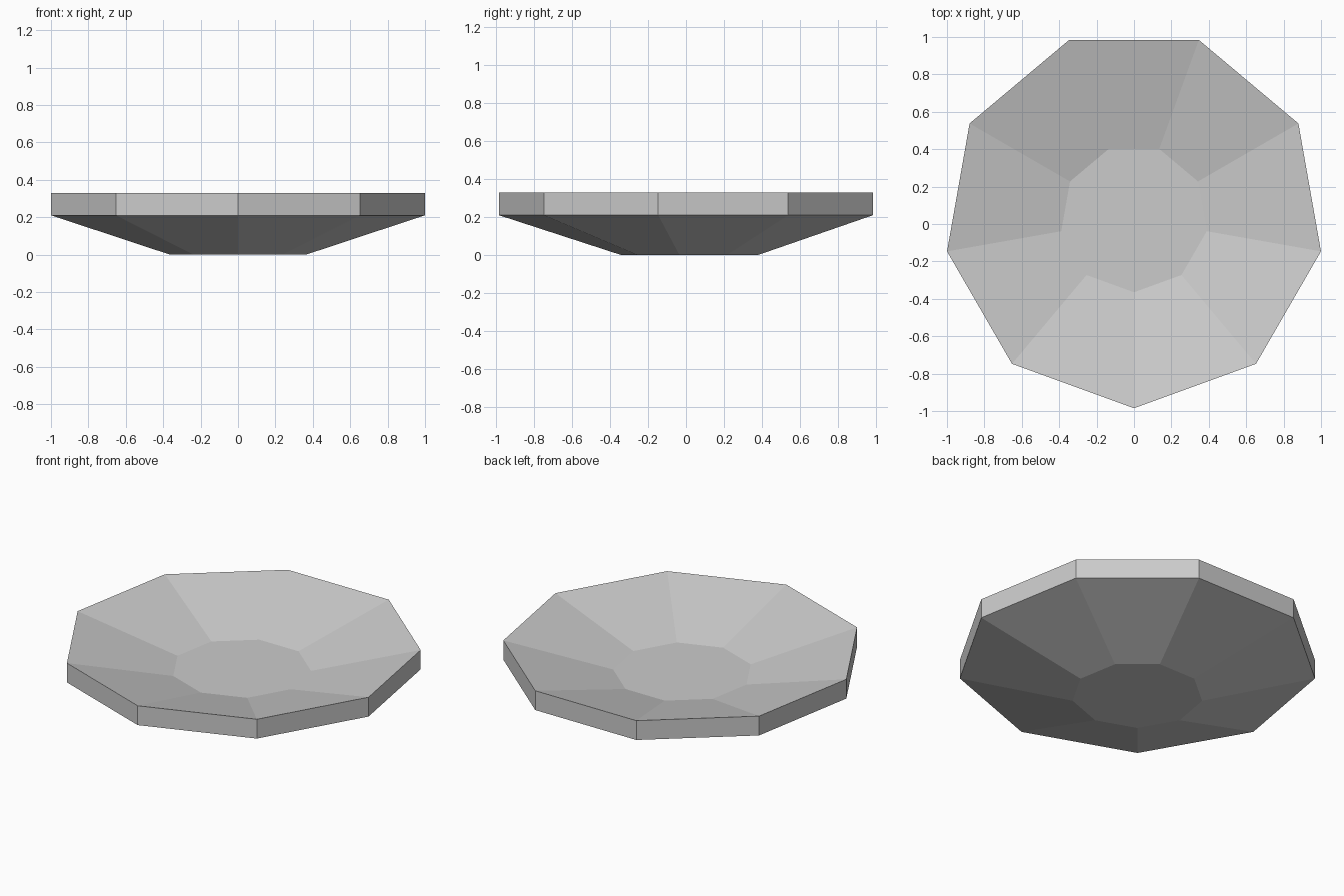
import bpy, bmesh, math

if "Cube" in bpy.data.objects:
    bpy.data.objects.remove(bpy.data.objects["Cube"])

SIDES = 9
CENTRE_Y = 0.03

grey = bpy.data.materials.new("light grey")
grey.diffuse_color = (0.6, 0.6, 0.6, 1)
grey.use_nodes = True
grey.node_tree.nodes["Principled BSDF"].inputs["Base Color"].default_value = grey.diffuse_color

# Dish section from the base up the outside, over the rim and down to the inner floor
profile = [(0.37, 0.0), (1.015, 0.21), (1.015, 0.33), (0.395, 0.175)]

bm = bmesh.new()
rings = []
for radius, z in profile:
    ring = []
    for i in range(SIDES):
        a = -math.pi / 2 + i * math.tau / SIDES  # one corner points to the front
        ring.append(bm.verts.new((radius * math.cos(a), CENTRE_Y + radius * math.sin(a), z)))
    rings.append(ring)

# Outer slope, rim band and inner slope
for low, high in zip(rings, rings[1:]):
    for i in range(SIDES):
        j = (i + 1) % SIDES
        bm.faces.new((low[i], low[j], high[j], high[i]))

# Base and inner floor
bm.faces.new(rings[0][::-1])
bm.faces.new(rings[-1])
bmesh.ops.recalc_face_normals(bm, faces=bm.faces)

mesh = bpy.data.meshes.new("dish")
bm.to_mesh(mesh)
bm.free()
mesh.materials.append(grey)
dish = bpy.data.objects.new("dish", mesh)
bpy.context.collection.objects.link(dish)
